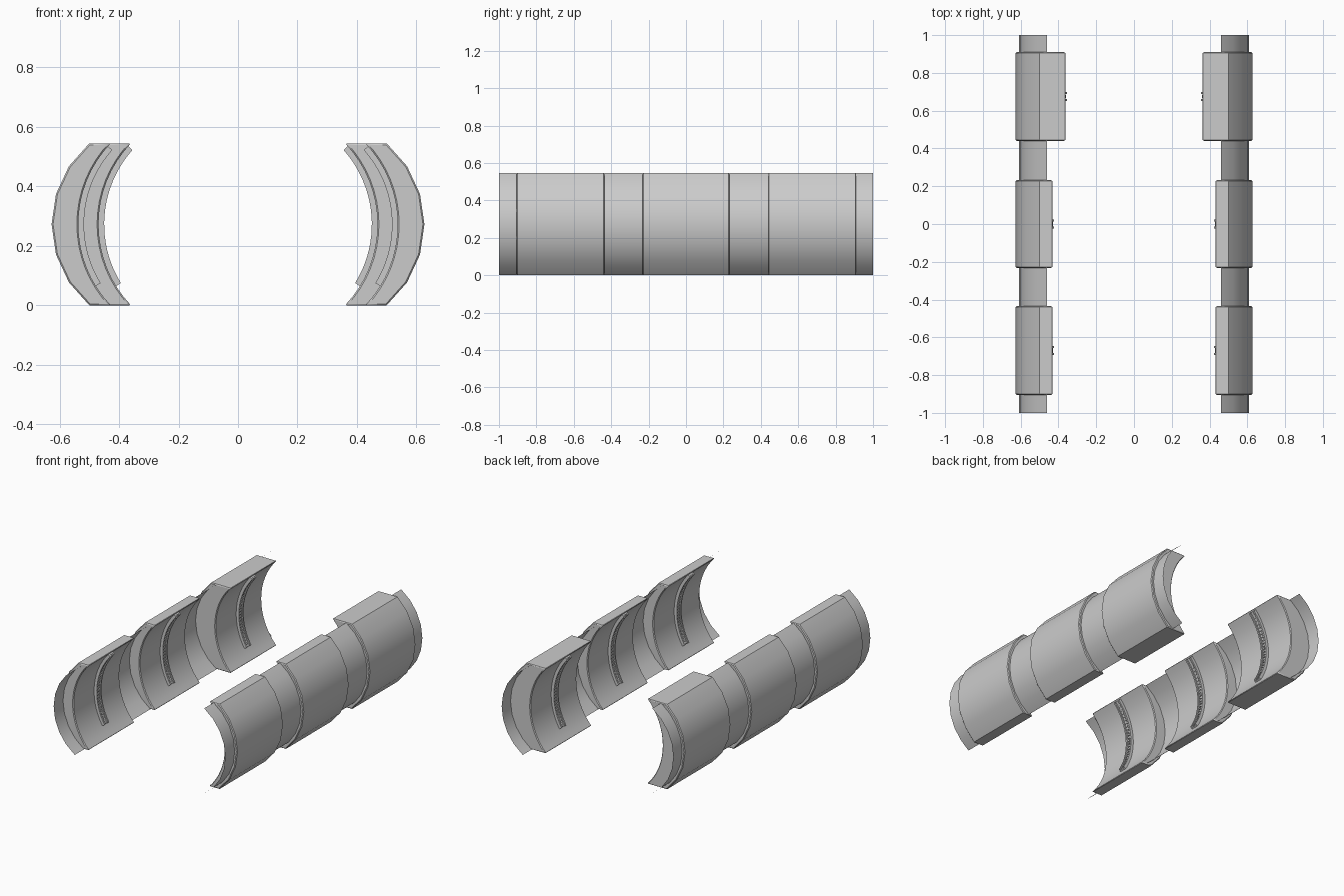
import bpy, bmesh
from math import sin, cos, asin

if "Cube" in bpy.data.objects:
    bpy.data.objects.remove(bpy.data.objects["Cube"])

H = 0.545           # full height
ZC = H / 2          # mid height


def arc(x_end, x_mid, n, z0=0.0, z1=H, off=0.0):
    """Points of an arc bulging to +x, passing (x_end, 0), (x_mid, ZC), (x_end, H)."""
    s = x_mid - x_end
    r = (ZC * ZC + s * s) / (2 * s)
    cx = x_mid - r
    a0, a1 = asin((z0 - ZC) / r), asin((z1 - ZC) / r)
    return [(cx + (r - off) * cos(a0 + (a1 - a0) * i / n),
             ZC + (r - off) * sin(a0 + (a1 - a0) * i / n)) for i in range(n + 1)]


def extrude(name, profile, spans, closed=True, bevel=0.0):
    """Extrude an xz profile along each y span and mirror it to the other side."""
    bm = bmesh.new()
    for y0, y1 in spans:
        a = [bm.verts.new((x, y0, z)) for x, z in profile]
        b = [bm.verts.new((x, y1, z)) for x, z in profile]
        n = len(profile)
        for i in range(n if closed else n - 1):
            j = (i + 1) % n
            bm.faces.new((a[i], a[j], b[j], b[i]))
        if closed:
            bm.faces.new(a[::-1])
            bm.faces.new(b)
    bmesh.ops.recalc_face_normals(bm, faces=bm.faces)
    me = bpy.data.meshes.new(name)
    bm.to_mesh(me)
    bm.free()
    ob = bpy.data.objects.new(name, me)
    bpy.context.collection.objects.link(ob)
    if bevel:
        m = ob.modifiers.new("bevel", 'BEVEL')
        m.width, m.segments = bevel, 1
        m.limit_method, m.angle_limit = 'ANGLE', 0.9
    m = ob.modifiers.new("mirror", 'MIRROR')
    m.use_mirror_merge = False
    bpy.ops.object.select_all(action='DESELECT')
    ob.select_set(True)
    bpy.context.view_layer.objects.active = ob
    bpy.ops.object.shade_smooth_by_angle(angle=0.6)
    return ob


# Thin curved sheets joining the pads and sticking out at both ends
extrude("connecting_sheet", arc(0.46, 0.61, 8),
        [(-1, -0.83), (-0.51, -0.15), (0.15, 0.52), (0.83, 1)], closed=False)

# Thick pads with a concave inner face, and a raised light strip on each
for name, y0, y1, shift in (("front_pad", -0.905, -0.435, 0.068),
                            ("middle_pad", -0.232, 0.232, 0.068),
                            ("rear_pad", 0.44, 0.91, 0.0)):
    xe, xm = 0.36 + shift, 0.469 + shift
    outer = arc(0.50, 0.627, 6)
    inner = arc(xe, xm, 16)
    extrude(name, outer + inner[::-1], [(y0, y1)], bevel=0.005)

    # Strip: two rails along the arc with a lower floor between them
    yc = (y0 + y1) / 2
    z0, z1 = 0.065, 0.535
    back = arc(xe, xm, 20, z0, z1, -0.004)[::-1]
    extrude(name + "_strip_rails", arc(xe, xm, 20, z0, z1, 0.019) + back,
            [(yc - 0.024, yc - 0.014), (yc + 0.014, yc + 0.024)])
    extrude(name + "_strip_floor", arc(xe, xm, 20, z0, z1, 0.010) + back,
            [(yc - 0.014, yc + 0.014)])

    # Row of small cells set in the strip
    step = (z1 - z0) / 24
    for k in range(24):
        a, b = z0 + step * (k + 0.2), z0 + step * (k + 0.8)
        extrude(name + "_strip_cell",
                arc(xe, xm, 1, a, b, 0.016) + arc(xe, xm, 1, a, b, 0.008)[::-1],
                [(yc - 0.009, yc + 0.009)])
